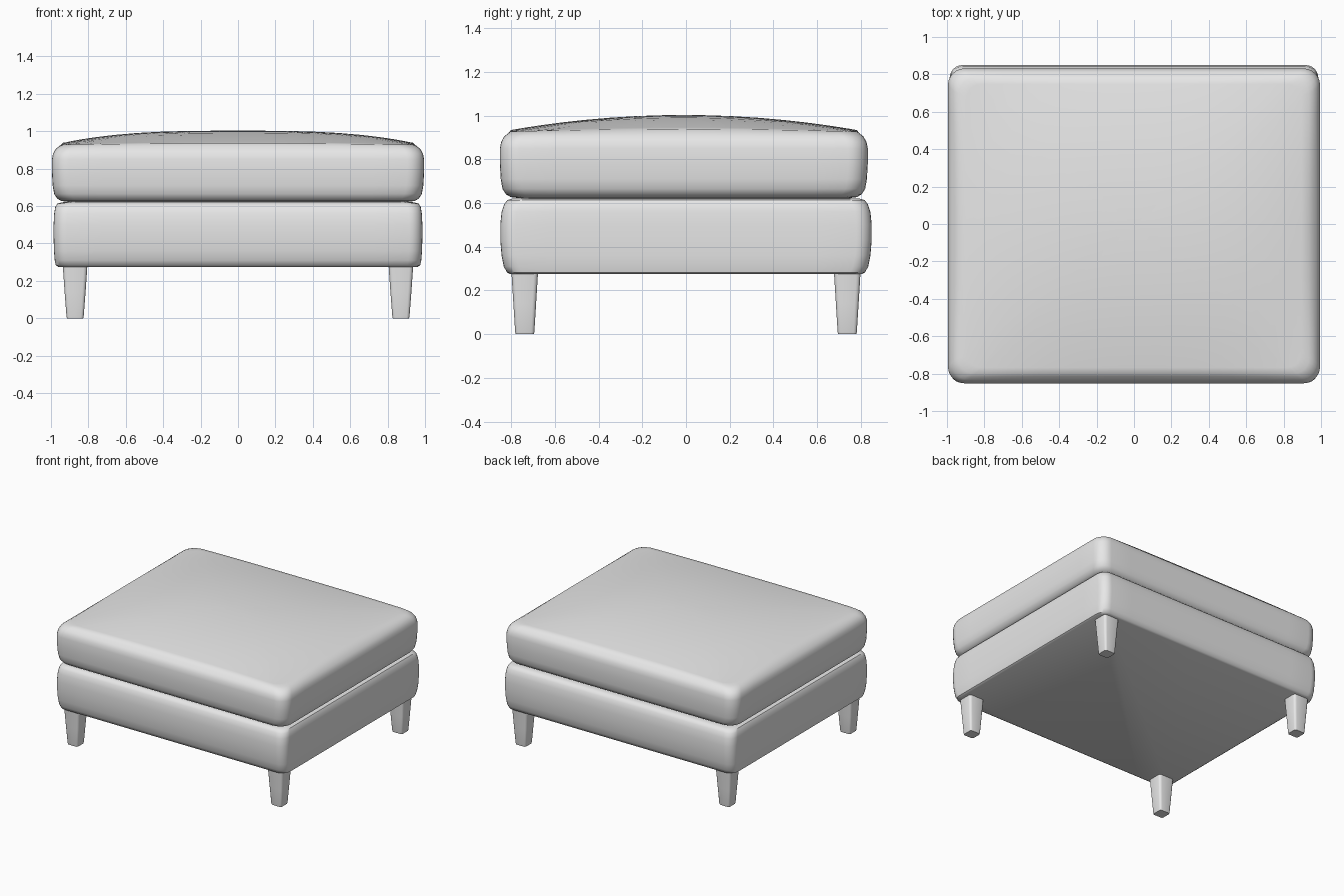
import bpy, bmesh, math

if "Cube" in bpy.data.objects:
    bpy.data.objects.remove(bpy.data.objects["Cube"])

grey = bpy.data.materials.new("grey_upholstery")
grey.diffuse_color = (0.8, 0.8, 0.8, 1.0)
grey.use_nodes = True
grey.node_tree.nodes["Principled BSDF"].inputs["Base Color"].default_value = grey.diffuse_color


def outline(hx, hy, r, side=10, arc=6):
    """Rounded rectangle points, with extra points along the straight sides."""
    r = min(r, hx * 0.9, hy * 0.9)
    corners = []
    for k, (sx, sy) in enumerate([(1, 1), (-1, 1), (-1, -1), (1, -1)]):
        cx, cy = sx * (hx - r), sy * (hy - r)
        corners.append([(cx + r * math.cos(a), cy + r * math.sin(a))
                        for a in (math.pi / 2 * (k + i / arc) for i in range(arc + 1))])
    pts = []
    for k in range(4):
        pts += corners[k]
        a, b = corners[k][-1], corners[(k + 1) % 4][0]
        pts += [(a[0] + (b[0] - a[0]) * i / side, a[1] + (b[1] - a[1]) * i / side)
                for i in range(1, side)]
    return pts


def loft(name, rings, loc=(0, 0, 0), angle=40, peak=None, **kw):
    """Skin rings of (hx, hy, radius, height); height may be a function of x, y."""
    bm = bmesh.new()
    loops = []
    for hx, hy, r, z in rings:
        loops.append([bm.verts.new((x, y, z(x, y) if callable(z) else z))
                      for x, y in outline(hx, hy, r, **kw)])
    n = len(loops[0])
    for a, b in zip(loops, loops[1:]):
        for i in range(n):
            j = (i + 1) % n
            bm.faces.new((a[i], a[j], b[j], b[i]))
    bm.faces.new(loops[0][::-1])
    if peak is None:
        bm.faces.new(loops[-1])
    else:
        c = bm.verts.new((0, 0, peak))
        for i in range(n):
            bm.faces.new((loops[-1][i], loops[-1][(i + 1) % n], c))
    bmesh.ops.recalc_face_normals(bm, faces=bm.faces[:])
    me = bpy.data.meshes.new(name)
    bm.to_mesh(me)
    bm.free()
    me.materials.append(grey)
    ob = bpy.data.objects.new(name, me)
    ob.location = loc
    bpy.context.collection.objects.link(ob)
    bpy.ops.object.select_all(action='DESELECT')
    ob.select_set(True)
    bpy.context.view_layer.objects.active = ob
    bpy.ops.object.shade_smooth_by_angle(angle=math.radians(angle))
    return ob


# Seat cushion: rounded sides and a domed top
CX, CY = 0.995, 0.842


def crown(x, y):
    f = max(0, 1 - abs(x / CX) ** 3) * max(0, 1 - abs(y / CY) ** 2)
    return 0.925 + 0.078 * f


side_profile = [(0.09, 0.622), (0.05, 0.627), (0.028, 0.64), (0.012, 0.665),
                (0.004, 0.71), (0, 0.78), (0, 0.85), (0.006, 0.88),
                (0.02, 0.905), (0.038, 0.919)]
rings = [(CX - i, CY - i, 0.09, z) for i, z in side_profile]
for s in (0.94, 0.9, 0.84, 0.76, 0.66, 0.54, 0.4, 0.25, 0.1):
    rings.append((CX * s, CY * s, 0.09 * s, crown))
loft("seat_cushion", rings, loc=(0, -0.01, 0), angle=60, peak=1.003)

# Upholstered base: front and back bulge more than the sides
base_profile = [(0.025, 0.045, 0.275), (0.012, 0.03, 0.283), (0.006, 0.016, 0.31),
                (0.002, 0.006, 0.36), (0, 0, 0.43), (0, 0, 0.50),
                (0.003, 0.006, 0.56), (0.009, 0.018, 0.595), (0.02, 0.032, 0.613),
                (0.045, 0.055, 0.62), (0.09, 0.1, 0.622)]
loft("base", [(0.986 - ix, 0.85 - iy, 0.07, z) for ix, iy, z in base_profile])

# Tapered legs with softened corners
for sx, side in ((-1, "left"), (1, "right")):
    for sy, end in ((-1, "front"), (1, "back")):
        loft(f"leg_{end}_{side}",
             [(0.043, 0.042, 0.014, 0.0), (0.046, 0.044, 0.015, 0.01),
              (0.056, 0.052, 0.018, 0.14), (0.066, 0.061, 0.02, 0.285)],
             loc=(0.871 * sx, 0.738 * sy, 0), side=2, arc=3)
